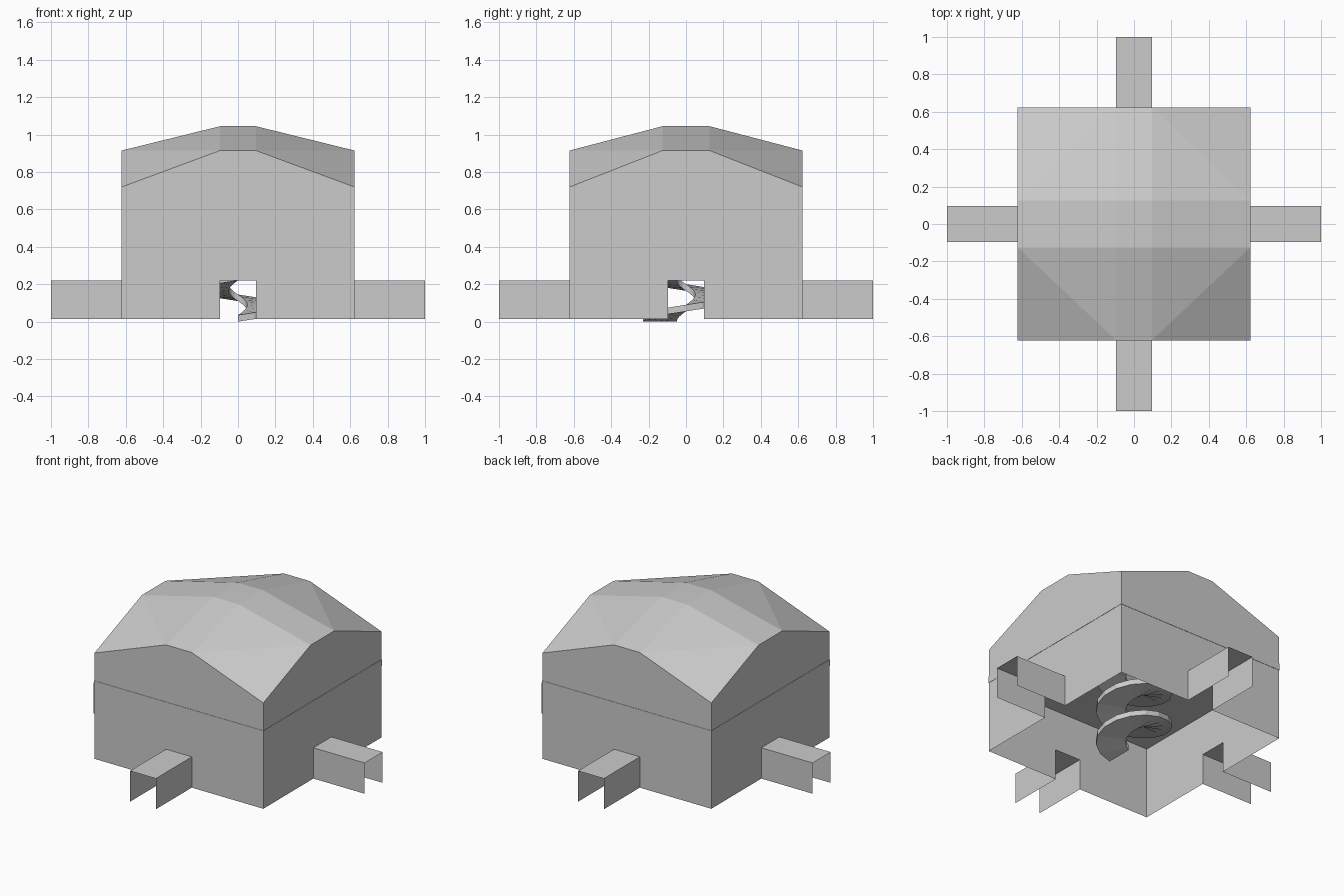
import bpy, bmesh
from math import sin, cos, pi, radians

if "Cube" in bpy.data.objects:
    bpy.data.objects.remove(bpy.data.objects["Cube"])

W = 0.622                      # half width of the building
BASE, EAVE, MID, TOP = 0.015, 0.72, 0.915, 1.045
DOOR, DOOR_TOP = 0.095, 0.22   # doorway half width and height
BX, BY = 0.095, 0.125          # roof ridge half widths along x and y


def make(name, build):
    bm = bmesh.new()
    build(bm)
    bmesh.ops.remove_doubles(bm, verts=bm.verts, dist=1e-5)
    bmesh.ops.recalc_face_normals(bm, faces=bm.faces)
    me = bpy.data.meshes.new(name)
    bm.to_mesh(me)
    bm.free()
    ob = bpy.data.objects.new(name, me)
    bpy.context.collection.objects.link(ob)
    return ob


def face(bm, pts):
    return bm.faces.new([bm.verts.new(p) for p in pts])


def spin(x, y, k):
    for _ in range(k):
        x, y = -y, x
    return x, y


# Four walls, each with a peaked top and a doorway, joined to the faceted roof
def shell(bm):
    for k in range(4):
        b = BX if k % 2 == 0 else BY
        outline = [(-W, BASE), (-DOOR, BASE), (-DOOR, DOOR_TOP), (DOOR, DOOR_TOP),
                   (DOOR, BASE), (W, BASE), (W, EAVE), (b, MID), (-b, MID), (-W, EAVE)]
        face(bm, [(*spin(u, -W, k), z) for u, z in outline])

    # Roof: flat centre, four slopes, and corners split along the diagonal
    face(bm, [(-BX, -BY, TOP), (BX, -BY, TOP), (BX, BY, TOP), (-BX, BY, TOP)])
    for s in (-1, 1):
        face(bm, [(-BX, s * BY, TOP), (BX, s * BY, TOP), (BX, s * W, MID), (-BX, s * W, MID)])
        face(bm, [(s * BX, -BY, TOP), (s * BX, BY, TOP), (s * W, BY, MID), (s * W, -BY, MID)])
        for t in (-1, 1):
            side, front = (s * W, t * BY, MID), (s * BX, t * W, MID)
            face(bm, [(s * BX, t * BY, TOP), side, front])
            face(bm, [(s * W, t * W, EAVE), front, side])


make("walls_and_roof", shell)


# Entrance tunnels: open underneath and at the outer end
def tunnels(bm):
    for k in range(4):
        prof = [(-DOOR, BASE), (-DOOR, DOOR_TOP), (DOOR, DOOR_TOP), (DOOR, BASE)]
        for (u0, z0), (u1, z1) in zip(prof, prof[1:]):
            face(bm, [(*spin(u0, -W, k), z0), (*spin(u1, -W, k), z1),
                      (*spin(u1, -1, k), z1), (*spin(u0, -1, k), z0)])


make("entrance_tunnels", tunnels)


# Upper floor slab with a round stairwell
def slab(bm):
    n, r, h = 32, 0.235, W + 0.002
    z0, z1 = 0.49, 0.535

    def pair(i):
        c, s = cos(2 * pi * i / n), sin(2 * pi * i / n)
        m = h / max(abs(c), abs(s))
        return (c * r, s * r), (c * m, s * m)

    for i in range(n):
        (a, b), (c, d) = pair(i), pair((i + 1) % n)
        for z in (z0, z1):
            face(bm, [(*a, z), (*b, z), (*d, z), (*c, z)])
        for p, q in ((a, c), (b, d)):
            face(bm, [(*p, z0), (*q, z0), (*q, z1), (*p, z1)])


make("upper_floor", slab)


# Spiral ramp climbing to the upper floor
def ramp(bm):
    per_turn, turns, pitch = 16, 2.25, 0.22
    ri, ro, thick = 0.05, 0.23, 0.035
    rings = []
    for i in range(int(per_turn * turns) + 1):
        a = radians(-90) + 2 * pi * i / per_turn
        z = pitch * i / per_turn
        rings.append([bm.verts.new((r * cos(a), r * sin(a), z + dz))
                      for r, dz in ((ri, 0), (ro, 0), (ro, thick), (ri, thick))])
    for p, q in zip(rings, rings[1:]):
        for j in range(4):
            k = (j + 1) % 4
            bm.faces.new((p[j], p[k], q[k], q[j]))
    bm.faces.new(rings[0])
    bm.faces.new(rings[-1])


make("spiral_ramp", ramp)
